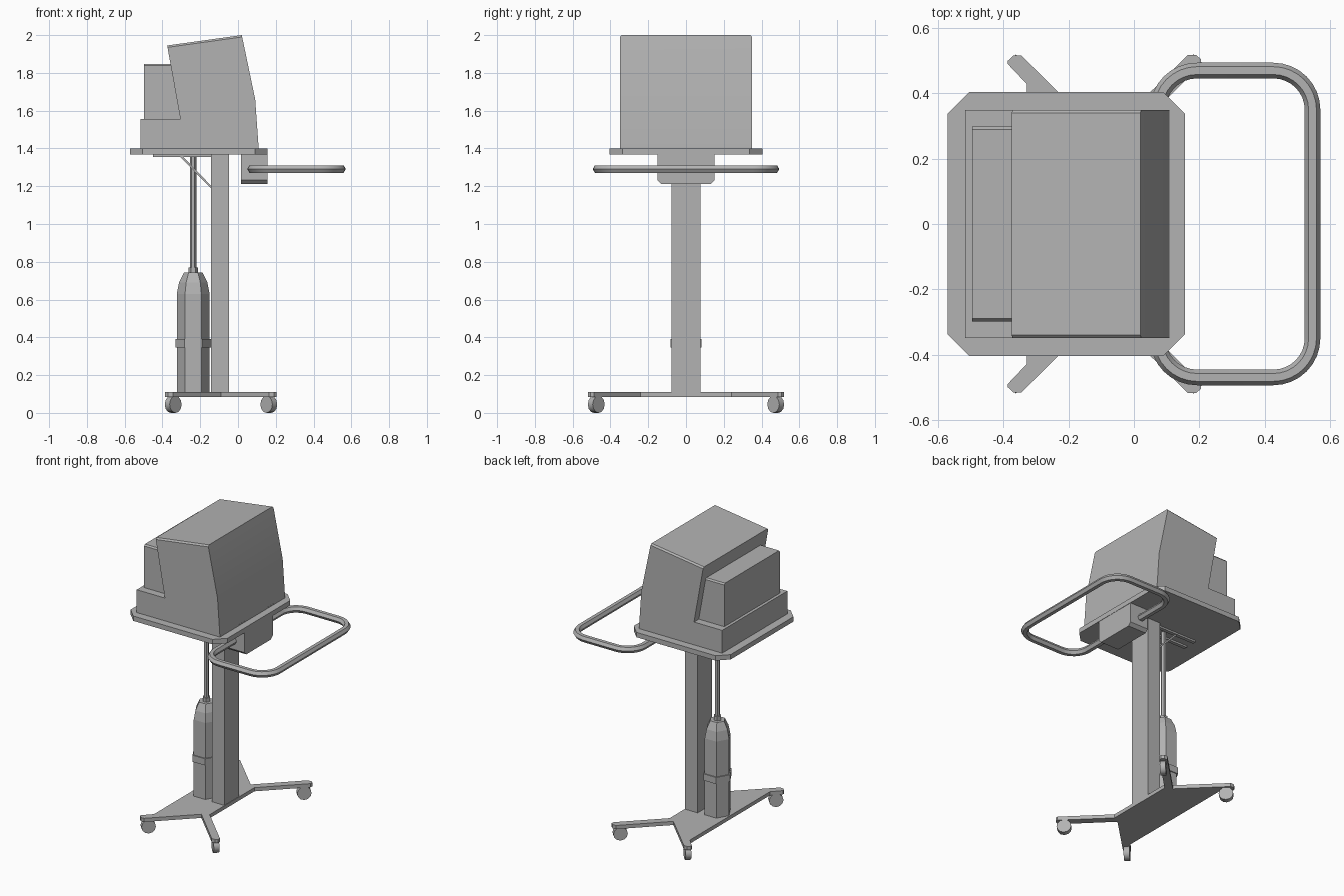
import bpy, bmesh, math
from mathutils import Vector, Matrix

if "Cube" in bpy.data.objects:
    bpy.data.objects.remove(bpy.data.objects["Cube"])

grey = bpy.data.materials.new("mid_grey")
grey.diffuse_color = (0.45, 0.45, 0.45, 1)
grey.use_nodes = True
grey.node_tree.nodes["Principled BSDF"].inputs["Base Color"].default_value = grey.diffuse_color


def finish(bm, name):
    bmesh.ops.recalc_face_normals(bm, faces=bm.faces)
    me = bpy.data.meshes.new(name)
    bm.to_mesh(me)
    bm.free()
    me.materials.append(grey)
    ob = bpy.data.objects.new(name, me)
    bpy.context.collection.objects.link(ob)
    return ob


def smooth(ob, degrees=30):
    ob.data.shade_smooth()
    ob.data.set_sharp_from_angle(angle=math.radians(degrees))


def prism(name, pts, axis, lo, hi):
    """Extrude a closed outline: axis 'z' takes (x, y), 'y' takes (x, z), 'x' takes (y, z)."""
    place = {'z': lambda a, b, h: (a, b, h),
             'y': lambda a, b, h: (a, h, b),
             'x': lambda a, b, h: (h, a, b)}[axis]
    bm = bmesh.new()
    low = [bm.verts.new(place(a, b, lo)) for a, b in pts]
    high = [bm.verts.new(place(a, b, hi)) for a, b in pts]
    bm.faces.new(low)
    bm.faces.new(high)
    for i in range(len(pts)):
        j = (i + 1) % len(pts)
        bm.faces.new((low[i], low[j], high[j], high[i]))
    return finish(bm, name)


def box(name, x0, x1, y0, y1, z0, z1):
    return prism(name, [(x0, y0), (x1, y0), (x1, y1), (x0, y1)], 'z', z0, z1)


def lathe(name, profile, sides, x, y, matrix=None):
    """Faceted turned solid from (radius, z) pairs."""
    bm = bmesh.new()
    rings = []
    for r, z in profile:
        ring = []
        for k in range(sides):
            a = 2 * math.pi * k / sides
            p = Vector((r * math.cos(a), r * math.sin(a), z))
            if matrix:
                p = matrix @ p
            ring.append(bm.verts.new(p + Vector((x, y, 0))))
        rings.append(ring)
    bm.faces.new(rings[0])
    bm.faces.new(rings[-1])
    for a, b in zip(rings, rings[1:]):
        for k in range(sides):
            n = (k + 1) % sides
            bm.faces.new((a[k], a[n], b[n], b[k]))
    return finish(bm, name)


def tray_outline(x0, x1, h, c):
    return [(x0, -h + c), (x0 + c, -h), (x1 - c, -h), (x1, -h + c),
            (x1, h - c), (x1 - c, h), (x0 + c, h), (x0, h - c)]


# Base plate with four splayed legs, mirrored in y
half = [(-0.045, 0.24), (0.205, 0.487), (0.205, 0.505), (0.19, 0.518), (0.165, 0.518),
        (-0.09, 0.265), (-0.345, 0.516), (-0.37, 0.516), (-0.387, 0.50), (-0.387, 0.49), (-0.33, 0.43)]
prism("base_plate", half + [(x, -y) for x, y in reversed(half)], 'z', 0.085, 0.11)

# Casters rolling along each leg
for sx, cx in (("front", 0.163), ("rear", -0.343)):
    for side, s in (("left", -1), ("right", 1)):
        cy = s * 0.475
        leg_angle = math.atan2(s, 1 if cx > 0 else -1)
        m = (Matrix.Translation((0, 0, 0.045)) @ Matrix.Rotation(leg_angle, 4, 'Z')
             @ Matrix.Rotation(math.pi / 2, 4, 'X'))
        smooth(lathe(f"caster_wheel_{sx}_{side}", [(0.045, -0.018), (0.045, 0.018)], 12, cx, cy, m), 40)
        lathe(f"caster_stem_{sx}_{side}", [(0.014, 0.05), (0.014, 0.09)], 6, cx, cy)

# Main column
box("column", -0.142, -0.048, -0.078, 0.078, 0.10, 1.37)

# Six-sided lift cylinder with collar, neck and rod
lathe("lift_cylinder", [(0.087, 0.105), (0.087, 0.63), (0.075, 0.69), (0.05, 0.742)], 6, -0.237, 0)
lathe("cylinder_collar", [(0.095, 0.345), (0.095, 0.39)], 6, -0.237, 0)
lathe("cylinder_neck", [(0.025, 0.73), (0.025, 0.77)], 6, -0.237, 0)
lathe("lift_rod", [(0.016, 0.76), (0.016, 1.37)], 6, -0.237, 0)

# Tray and the thin pad on it
prism("tray", tray_outline(-0.572, 0.157, 0.404, 0.067), 'z', 1.367, 1.4)
box("monitor_pad", -0.517, 0.109, -0.35, 0.35, 1.398, 1.408)

# Monitor housing, with chamfered sloping top
housing = prism("monitor_housing",
                [(-0.517, 1.405), (-0.517, 1.555), (-0.305, 1.555), (-0.375, 1.945),
                 (0.02, 2.0), (0.091, 1.66), (0.109, 1.405)], 'y', -0.35, 0.35)
bm = bmesh.new()
bm.from_mesh(housing.data)
top = [e for e in bm.edges if all(v.co.z > 1.9 for v in e.verts)
       and abs(e.verts[0].co.y - e.verts[1].co.y) < 0.01]
bmesh.ops.bevel(bm, geom=top, offset=0.01, segments=1, affect='EDGES')
bm.to_mesh(housing.data)
bm.free()
smooth(housing)

# Rear electronics box
prism("rear_box", [(-0.298, 1.55), (0.298, 1.55), (0.298, 1.838), (0.29, 1.848),
                   (-0.29, 1.848), (-0.298, 1.838)], 'x', -0.497, -0.305)

# Control box under the tray
prism("control_box", [(-0.152, 1.37), (-0.152, 1.232), (-0.132, 1.212), (0.132, 1.212),
                      (0.152, 1.232), (0.152, 1.37)], 'x', 0.017, 0.155)

# Under-tray rails and diagonal stays
for side, y in (("left", -0.042), ("right", 0.042)):
    box(f"tray_rail_{side}", -0.45, -0.14, y - 0.012, y + 0.012, 1.355, 1.37)
    prism(f"diagonal_stay_{side}", [(-0.318, 1.368), (-0.14, 1.185), (-0.14, 1.2), (-0.303, 1.368)],
          'y', y - 0.006, y + 0.006)

# Push handle: six-sided tube round a rounded rectangle
x0, x1, yh, rad, steps = 0.073, 0.547, 0.47, 0.12, 8
path = []
for cx, cy, start in ((x1 - rad, yh - rad, 0), (x0 + rad, yh - rad, 90),
                      (x0 + rad, rad - yh, 180), (x1 - rad, rad - yh, 270)):
    for i in range(steps + 1):
        a = math.radians(start + 90 * i / steps)
        out = Vector((math.cos(a), math.sin(a), 0))
        path.append((Vector((cx, cy, 1.291)) + out * rad, out))
bm = bmesh.new()
rings = [[bm.verts.new(p + out * 0.024 * math.cos(j * math.pi / 3)
                       + Vector((0, 0, 0.023 * math.sin(j * math.pi / 3)))) for j in range(6)]
         for p, out in path]
for i, ring in enumerate(rings):
    nxt = rings[(i + 1) % len(rings)]
    for j in range(6):
        n = (j + 1) % 6
        bm.faces.new((ring[j], ring[n], nxt[n], nxt[j]))
smooth(finish(bm, "push_handle"))
